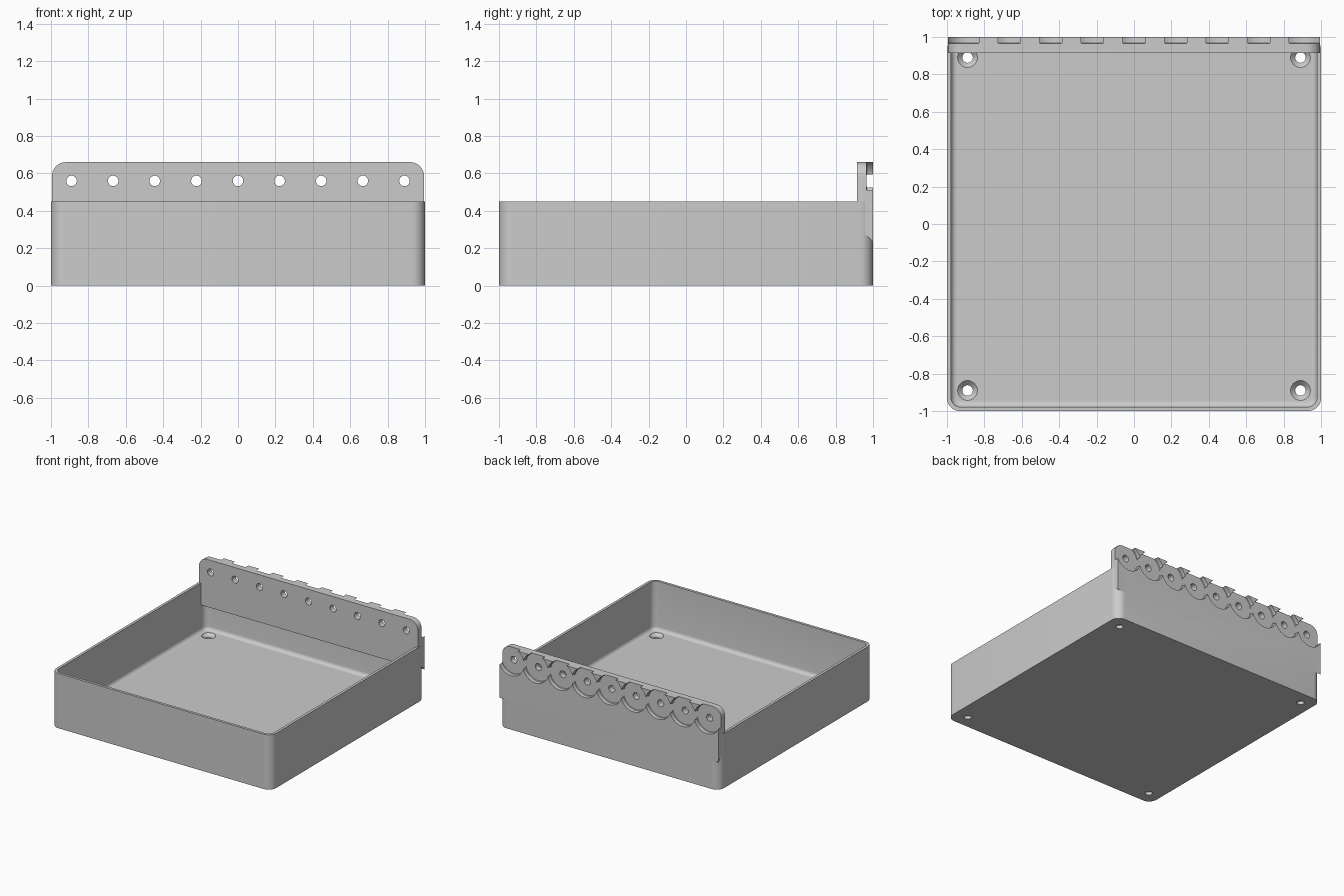
import bpy
import bmesh
from math import sin, cos, pi, radians
from mathutils import Matrix, Vector

cube = bpy.data.objects.get("Cube")
if cube:
    bpy.data.objects.remove(cube, do_unlink=True)

WIDTH, RIM, TOP = 0.995, 0.45, 0.66
FLOOR, WALL, FILLET = 0.05, 0.022, 0.03
PITCH = 0.2225

grey = bpy.data.materials.new("light_grey")
grey.use_nodes = True
grey.diffuse_color = (0.6, 0.6, 0.6, 1)
grey.node_tree.nodes["Principled BSDF"].inputs["Base Color"].default_value = (0.6, 0.6, 0.6, 1)


def rounded_square(half, radius, z, steps=8):
    """Ring of points around a square with rounded corners."""
    pts = []
    c = half - radius
    for q, (sx, sy) in enumerate([(1, 1), (-1, 1), (-1, -1), (1, -1)]):
        for i in range(steps + 1):
            a = (q + i / steps) * pi / 2
            pts.append(Vector((sx * c + radius * cos(a), sy * c + radius * sin(a), z)))
    return pts


def circle(radius, z, sides=48):
    return [Vector((radius * cos(2 * pi * i / sides), radius * sin(2 * pi * i / sides), z))
            for i in range(sides)]


def loft(bm, rings, matrix=Matrix()):
    """Skin a stack of rings and cap both ends."""
    loops = [[bm.verts.new(matrix @ p) for p in ring] for ring in rings]
    n = len(loops[0])
    for a, b in zip(loops, loops[1:]):
        for i in range(n):
            j = (i + 1) % n
            bm.faces.new((a[i], a[j], b[j], b[i]))
    bm.faces.new(loops[0])
    bm.faces.new(loops[-1])


def make_object(name, bm):
    bmesh.ops.recalc_face_normals(bm, faces=bm.faces[:])
    mesh = bpy.data.meshes.new(name)
    bm.to_mesh(mesh)
    bm.free()
    mesh.materials.append(grey)
    obj = bpy.data.objects.new(name, mesh)
    bpy.context.collection.objects.link(obj)
    return obj


def activate(obj):
    bpy.ops.object.select_all(action="DESELECT")
    obj.select_set(True)
    bpy.context.view_layer.objects.active = obj


def cut(obj, cutter):
    activate(obj)
    mod = obj.modifiers.new("cut", "BOOLEAN")
    mod.operation = "DIFFERENCE"
    mod.solver = "EXACT"
    mod.object = cutter
    bpy.ops.object.modifier_apply(modifier=mod.name)


# Open tray: outer wall, rim, inner wall and filleted floor in one skin
bm = bmesh.new()
inner = 1 - WALL
rings = [rounded_square(1, 0.07, 0), rounded_square(1, 0.07, RIM)]
rings.append(rounded_square(inner, 0.05, RIM))
for i in range(6):
    a = i / 5 * pi / 2
    inset = FILLET * (1 - cos(a))
    rings.append(rounded_square(inner - inset, 0.05 - inset, FLOOR + FILLET * (1 - sin(a))))
loft(bm, rings)
tray = make_object("tray", bm)

# Hanging plate: side profile extruded across, with rounded top corners
bm = bmesh.new()
profile = [(0.914, TOP), (0.914, 0.27), (0.965, 0.27), (1, 0.235), (1, TOP)]
loft(bm, [[Vector((x, y, z)) for y, z in profile] for x in (-WIDTH, WIDTH)])
corners = [e for e in bm.edges
           if all(v.co.z > TOP - 0.001 for v in e.verts)
           and abs(e.verts[0].co.x - e.verts[1].co.x) < 0.001]
bmesh.ops.bevel(bm, geom=corners, offset=0.075, segments=10, profile=0.5, affect="EDGES")
plate = make_object("hanging_plate", bm)

cutters = []

# Countersunk screw holes in the tray floor
bm = bmesh.new()
for x in (-0.89, 0.89):
    for y in (-0.89, 0.89):
        loft(bm, [circle(0.028, -0.1), circle(0.028, 0.025),
                  circle(0.053, FLOOR), circle(0.053, FLOOR + 0.05)],
             Matrix.Translation((x, y, 0)))
cutters.append(make_object("floor_hole_cutter", bm))
cut(tray, cutters[-1])

# Row of peg holes with round recesses behind; alternate ones share a cutter
for start in (0, 1):
    bm = bmesh.new()
    for k in range(start, 9, 2):
        place = Matrix.Translation(((k - 4) * PITCH, 0, 0.56)) @ Matrix.Rotation(radians(-90), 4, "X")
        loft(bm, [circle(0.028, 0.85), circle(0.028, 0.964), circle(0.113, 0.964),
                  circle(0.117, 0.968), circle(0.117, 1.05)], place)
    cutters.append(make_object("peg_recess_cutter", bm))
    cut(plate, cutters[-1])
    cut(tray, cutters[-1])

for cutter in cutters:
    bpy.data.objects.remove(cutter, do_unlink=True)

for obj in (tray, plate):
    activate(obj)
    bpy.ops.object.shade_smooth_by_angle(angle=radians(30))
